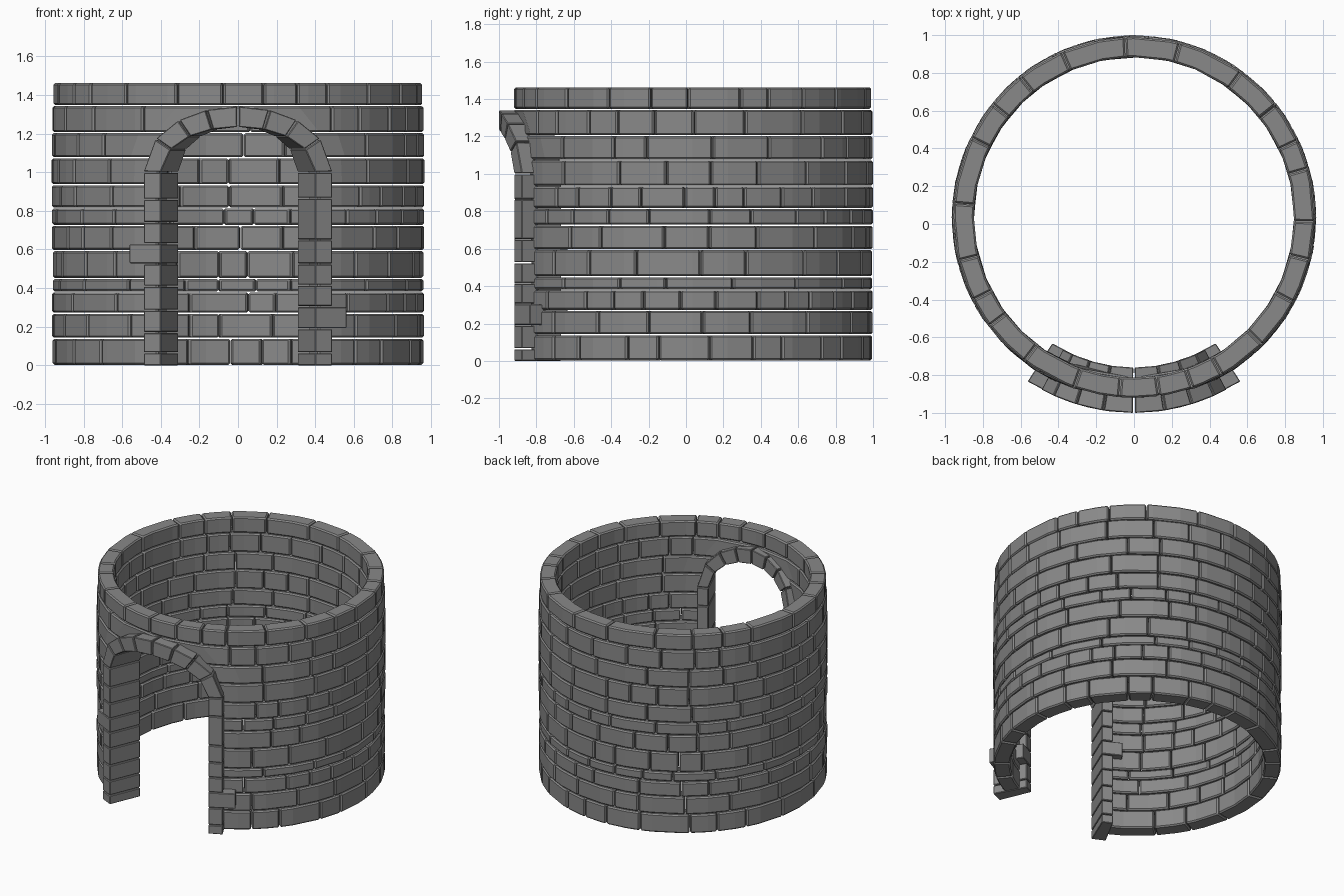
import bpy, bmesh, math, random

random.seed(7)
cube = bpy.data.objects.get("Cube")
if cube:
    bpy.data.objects.remove(cube, do_unlink=True)

stone = bpy.data.materials.new("grey_stone")
stone.use_nodes = True
GREY = (0.25, 0.25, 0.25, 1)
stone.diffuse_color = GREY
stone.node_tree.nodes["Principled BSDF"].inputs["Base Color"].default_value = GREY

CENTRE_Y = 0.035
FACET = math.tau / 32
GAP = 0.003
SPRING = 1.0          # height where the arch begins


def place(t, r, z):
    """Cylinder coordinates, with angle t measured from the front."""
    return (r * math.sin(t), CENTRE_Y - r * math.cos(t), z)


def add_brick(bm, r_in, r_out, corners):
    """Curved block from (angle, height) corners: low start, low end, high end, high start."""
    a, b, c, d = corners
    start, end = (a[0] + d[0]) / 2, (b[0] + c[0]) / 2
    cuts = [start]
    k = math.ceil(start / FACET)
    while k * FACET < end:
        if min(k * FACET - start, end - k * FACET) > 0.04:
            cuts.append(k * FACET)
        k += 1
    cuts.append(end)
    mix = lambda p, q, f: (p[0] + (q[0] - p[0]) * f, p[1] + (q[1] - p[1]) * f)
    rings = []
    for t in cuts:
        f = (t - start) / (end - start)
        low, high = mix(a, b, f), mix(d, c, f)
        rings.append([bm.verts.new(place(p[0], r, p[1]))
                      for p, r in ((low, r_out), (low, r_in), (high, r_in), (high, r_out))])
    bm.faces.new(rings[0])
    bm.faces.new(rings[-1][::-1])
    for u, v in zip(rings, rings[1:]):
        for i in range(4):
            j = (i + 1) % 4
            bm.faces.new((u[i], v[i], v[j], u[j]))


def finish(name, bm, bevel):
    bmesh.ops.recalc_face_normals(bm, faces=bm.faces)
    mesh = bpy.data.meshes.new(name)
    bm.to_mesh(mesh)
    bm.free()
    mesh.materials.append(stone)
    obj = bpy.data.objects.new(name, mesh)
    bpy.context.collection.objects.link(obj)
    mod = obj.modifiers.new("Worn edges", "BEVEL")
    mod.width, mod.segments = bevel, 1
    mod.limit_method, mod.angle_limit = "ANGLE", math.radians(30)
    mod.use_clamp_overlap = False


def opening(z):
    """Half angle of the doorway in the wall at height z, along the middle of the arch."""
    rise = max(0, (z - SPRING) / 0.3)
    return 0.445 * math.sqrt(max(0, 1 - rise * rise))


# Wall courses, each a broken ring of bricks of mixed length
heights = [0, 0.14, 0.27, 0.38, 0.45, 0.595, 0.725, 0.815, 0.935, 1.075, 1.205, 1.345, 1.465]
for n, (z0, z1) in enumerate(zip(heights, heights[1:])):
    bm = bmesh.new()
    low, high = opening(z0), opening(z1)
    full = z0 > 1.3
    shift = random.uniform(0, 0.2) if full else 0
    first, last = max(low, high), math.tau - max(low, high)
    lengths = [random.uniform(0.17, 0.4) for _ in range(60)]
    count = next(i for i in range(60) if sum(lengths[:i]) >= last - first)
    scale = (last - first) / sum(lengths[:count])
    edges = [first]
    for size in lengths[:count]:
        edges.append(edges[-1] + size * scale)
    r_out = 0.955 if full else 0.965 - random.uniform(0, 0.006)
    for i in range(count):
        s0 = s1 = edges[i] + shift
        e0 = e1 = edges[i + 1] + shift
        if not full and i == 0:
            s0, s1 = low, high
        if not full and i == count - 1:
            e0, e1 = math.tau - low, math.tau - high
        add_brick(bm, 0.848, r_out, [(s0 + GAP, z0 + GAP), (e0 - GAP, z0 + GAP),
                                     (e1 - GAP, z1 - GAP), (s1 + GAP, z1 - GAP)])
    finish(f"wall_course_{n + 1}", bm, 0.009)

# Door jambs: stacked blocks, one of each side bonded wider into the wall
INNER, OUTER, WIDE = 0.398, 0.492, 0.575
jambs = {
    "left_jamb": (1, [0, 0.065, 0.19, 0.305, 0.415, 0.525, 0.65, 0.865, SPRING], 2),
    "right_jamb": (-1, [0, 0.065, 0.17, 0.285, 0.41, 0.525, 0.63, 0.74, 0.86, SPRING], 5),
}
for name, (side, levels, wide) in jambs.items():
    bm = bmesh.new()
    for i, (z0, z1) in enumerate(zip(levels, levels[1:])):
        s, e = sorted((side * INNER, side * (WIDE if i == wide else OUTER)))
        add_brick(bm, 0.795, 1.035, [(s, z0 + GAP * (i > 0)), (e, z0 + GAP * (i > 0)),
                                     (e, z1 - GAP), (s, z1 - GAP)])
    finish(name, bm, 0.004)

# Arch: four wedge blocks on each side of the crown
bm = bmesh.new()
spans = [0, 0.33, 0.66, 1.04, math.pi / 2]
arc = lambda a, half, rise: (half * math.sin(a), SPRING + rise * math.cos(a))
for side in (1, -1):
    for a0, a1 in zip(spans, spans[1:]):
        a0, a1 = a0 + 0.012, a1 - 0.012
        quad = [arc(a0, INNER, 0.235), arc(a1, INNER, 0.235),
                arc(a1, OUTER, 0.34), arc(a0, OUTER, 0.34)]
        # straight wedge made directly, since its sides lean
        rings = [[bm.verts.new(place(side * t, r, z)) for t, z in quad] for r in (0.795, 1.035)]
        bm.faces.new(rings[0])
        bm.faces.new(rings[1][::-1])
        for i in range(4):
            j = (i + 1) % 4
            bm.faces.new((rings[0][i], rings[1][i], rings[1][j], rings[0][j]))
finish("door_arch", bm, 0.004)
